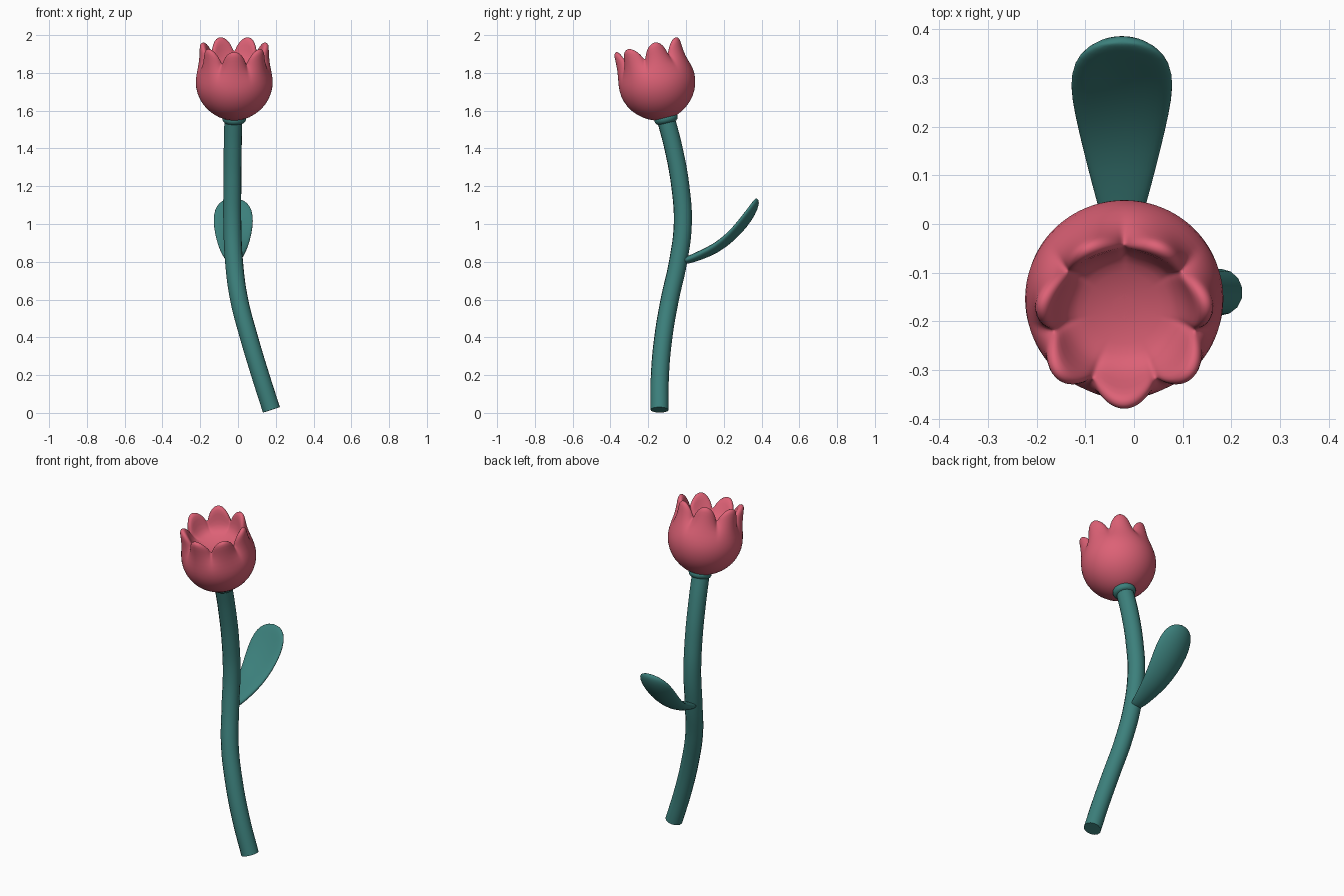
import bpy, bmesh, math
from mathutils import Vector, Matrix

if "Cube" in bpy.data.objects:
    bpy.data.objects.remove(bpy.data.objects["Cube"])


def material(name, rgb):
    m = bpy.data.materials.new(name)
    m.diffuse_color = (*rgb, 1)
    m.use_nodes = True
    m.node_tree.nodes["Principled BSDF"].inputs["Base Color"].default_value = m.diffuse_color
    return m


GREEN = material("leaf_green", (0.045, 0.215, 0.2))
PINK = material("petal_pink", (0.72, 0.12, 0.18))


def loft(name, rings, mat, start=None, end=None, subdiv=1):
    """Skin closed rings of points, with end poles where given."""
    bm = bmesh.new()
    loops = [[bm.verts.new(p) for p in ring] for ring in rings]
    n = len(loops[0])
    for a, b in zip(loops, loops[1:]):
        for i in range(n):
            j = (i + 1) % n
            bm.faces.new((a[i], a[j], b[j], b[i]))
    for pole, loop in ((start, loops[0]), (end, loops[-1])):
        if pole is not None:
            v = bm.verts.new(pole)
            for i in range(n):
                bm.faces.new((v, loop[i], loop[(i + 1) % n]))
    bmesh.ops.recalc_face_normals(bm, faces=bm.faces)
    me = bpy.data.meshes.new(name)
    bm.to_mesh(me)
    bm.free()
    me.polygons.foreach_set("use_smooth", [True] * len(me.polygons))
    me.materials.append(mat)
    ob = bpy.data.objects.new(name, me)
    bpy.context.collection.objects.link(ob)
    if subdiv:
        mod = ob.modifiers.new("smooth", 'SUBSURF')
        mod.levels = mod.render_levels = subdiv
    return ob


# stem: a bent round tube with closed ends
path = [(0.177, -0.14, 0.016), (0.118, -0.138, 0.2), (0.058, -0.12, 0.4),
        (0.006, -0.086, 0.6), (-0.021, -0.042, 0.8), (-0.03, -0.017, 1.0),
        (-0.03, -0.03, 1.2), (-0.028, -0.066, 1.4), (-0.024, -0.11, 1.57)]
cu = bpy.data.curves.new("stem", 'CURVE')
cu.dimensions = '3D'
cu.bevel_depth = 0.048
cu.bevel_resolution = 5
cu.resolution_u = 6
cu.use_fill_caps = True
sp = cu.splines.new('BEZIER')
sp.bezier_points.add(len(path) - 1)
for bp, co in zip(sp.bezier_points, path):
    bp.co = co
    bp.handle_left_type = bp.handle_right_type = 'AUTO'
cu.materials.append(GREEN)
stem = bpy.data.objects.new("stem", cu)
bpy.context.collection.objects.link(stem)
bpy.context.view_layer.objects.active = stem
stem.select_set(True)
bpy.ops.object.convert(target='MESH')
bpy.ops.object.shade_smooth_by_angle(angle=math.radians(40))

# flower head frame, leaning toward the front
head = Matrix.Translation((-0.02, -0.105, 1.555)) @ Matrix.Rotation(math.radians(14), 4, 'X')


def circle(r, z, n=24):
    return [(r * math.cos(2 * math.pi * i / n), r * math.sin(2 * math.pi * i / n), z)
            for i in range(n)]


# collar under the flower
collar = loft("collar", [circle(r, z) for r, z in
              ((0.046, -0.022), (0.058, -0.016), (0.066, 0.002), (0.06, 0.02))],
              GREEN, (0, 0, -0.022), (0, 0, 0.02))
collar.matrix_world = head

# flower: round cup whose rim rises into seven lobes, with a shallow hollow
N = 7 * 18
BODY = [(0.06, 0.004), (0.12, 0.036), (0.17, 0.085), (0.198, 0.145), (0.206, 0.2), (0.198, 0.255)]


def flower_point(k, i):
    th = 2 * math.pi * i / N
    p = abs(math.cos(3.5 * (th + math.pi / 2)))
    h = 0.32 + 0.092 * p ** 0.65
    lobes = [(0.172 + 0.016 * p, 0.3 + 0.1 * (h - 0.32)),
             (0.158 + 0.028 * p, 0.3 + 0.6 * (h - 0.3)),
             (0.152 + 0.034 * p, h - 0.012),
             (0.147 + 0.025 * p, h),
             (0.140 + 0.012 * p, h - 0.010),
             (0.132 + 0.006 * p, 0.295 + 0.45 * (h - 0.3)),
             (0.115, 0.292), (0.075, 0.28), (0.035, 0.273)]
    r, z = (BODY + lobes)[k]
    return (r * math.cos(th), r * math.sin(th), z)


flower = loft("flower", [[flower_point(k, i) for i in range(N)] for k in range(len(BODY) + 9)],
              PINK, (0, 0, 0), (0, 0, 0.272))
flower.matrix_world = head

# leaf: spoon-shaped blade; rows of y, z, half width, half thickness
ROWS = [(-0.03, 0.808, 0.03, 0.016), (0.01, 0.814, 0.042, 0.02), (0.075, 0.84, 0.06, 0.025),
        (0.155, 0.875, 0.08, 0.027), (0.235, 0.935, 0.098, 0.027), (0.3, 1.005, 0.108, 0.027),
        (0.343, 1.068, 0.1, 0.025), (0.362, 1.108, 0.077, 0.02), (0.37, 1.13, 0.045, 0.012)]
rings = []
for k, (y, z, w, t) in enumerate(ROWS):
    a, b = ROWS[max(k - 1, 0)], ROWS[min(k + 1, len(ROWS) - 1)]
    d = Vector((0, b[0] - a[0], b[1] - a[1])).normalized()
    nrm = Vector((0, -d.z, d.y))
    ring = []
    for i in range(20):
        ang = 2 * math.pi * i / 20
        u = w * math.cos(ang)
        lift = t * math.sin(ang) + 2.2 * u * u - 0.006
        ring.append(Vector((-0.025 + u, y, z)) + nrm * lift)
    rings.append(ring)
loft("leaf", rings, GREEN, (-0.025, -0.035, 0.806), (-0.025, 0.374, 1.138))
